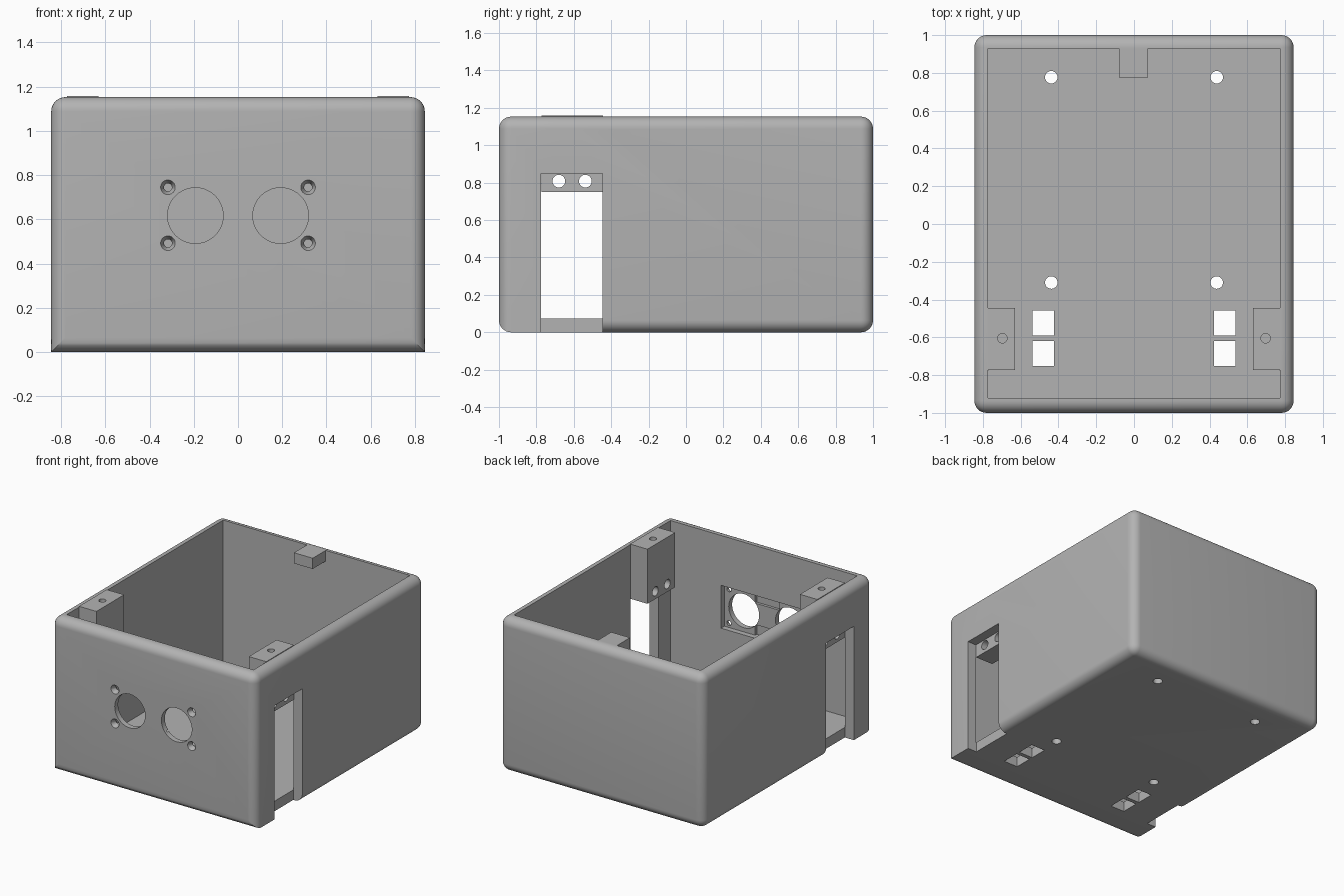
import bpy, bmesh, math
from mathutils import Matrix, Vector

if "Cube" in bpy.data.objects:
    bpy.data.objects.remove(bpy.data.objects["Cube"])

W, L, H, R = 0.845, 1.0, 1.153, 0.065      # half width, half length, height, edge radius
IN_X, FLOOR = 0.772, 0.075                 # inner wall position, floor thickness

grey = bpy.data.materials.new("case_grey")
grey.use_nodes = True
grey.diffuse_color = (0.45, 0.45, 0.45, 1)
grey.node_tree.nodes["Principled BSDF"].inputs["Base Color"].default_value = (0.45, 0.45, 0.45, 1)


def finish(name, bm):
    mesh = bpy.data.meshes.new(name)
    bmesh.ops.recalc_face_normals(bm, faces=bm.faces)
    bm.to_mesh(mesh)
    bm.free()
    ob = bpy.data.objects.new(name, mesh)
    bpy.context.collection.objects.link(ob)
    mesh.materials.append(grey)
    return ob


def box_bm(x, y, z):
    bm = bmesh.new()
    lo, hi = Vector((x[0], y[0], z[0])), Vector((x[1], y[1], z[1]))
    bmesh.ops.create_cube(bm, size=1)
    for v in bm.verts:
        v.co = Vector([hi[i] if v.co[i] > 0 else lo[i] for i in range(3)])
    return bm


def box(name, x, y, z):
    x = sorted(x)
    return finish(name, box_bm(x, y, z))


def rod(name, center, axis, depth, r1, r2=None):
    """Cylinder or cone centred on a point, r1 at the negative end of its axis."""
    bm = bmesh.new()
    bmesh.ops.create_cone(bm, cap_ends=True, segments=40, radius1=r1,
                          radius2=r1 if r2 is None else r2, depth=depth)
    turn = {"X": Matrix.Rotation(math.pi / 2, 4, "Y"),
            "Y": Matrix.Rotation(-math.pi / 2, 4, "X"), "Z": Matrix()}[axis]
    bm.transform(Matrix.Translation(center) @ turn)
    return finish(name, bm)


def cut(ob, cutter):
    cutter.hide_render = True
    mod = ob.modifiers.new("cut", "BOOLEAN")
    mod.operation, mod.solver, mod.object = "DIFFERENCE", "EXACT", cutter
    bpy.context.view_layer.objects.active = ob
    bpy.ops.object.modifier_apply(modifier=mod.name)
    bpy.data.objects.remove(cutter)


# Outer body with rounded edges
bm = box_bm((-W, W), (-L, L), (0, H))
bmesh.ops.bevel(bm, geom=list(bm.edges), offset=R, segments=8, profile=0.5, affect="EDGES")
for y in (-0.6, -0.62):
    bmesh.ops.bisect_plane(bm, geom=bm.verts[:] + bm.edges[:] + bm.faces[:],
                           plane_co=(0, y, 0), plane_no=(0, 1, 0))
# Square off the lower side edges ahead of the side windows
for v in bm.verts:
    if v.co.y < -0.61 and v.co.z < R - 1e-4 and abs(v.co.x) > W - R - 1e-4:
        back = max(0, R - L - v.co.y)
        v.co.x = math.copysign(W - R + math.sqrt(max(0, R * R - back * back)), v.co.x)
case = finish("case_body", bm)

# Open cavity
cut(case, box("cavity", (-IN_X, IN_X), (-0.92, 0.928), (FLOOR, 2)))

# Sensor seat inside the front wall, with deeper notches at its middle
cut(case, box("seat", (-0.355, 0.355), (-0.96, -0.9), (0.46, 0.78)))
for z in (0.50, 0.74):
    cut(case, box("notch", (-0.1, 0.1), (-0.98, -0.9), (z - 0.04, z + 0.04)))

# Small wire hole through both sides
cut(case, rod("wire_hole", (0, -0.365, 1.057), "X", 3, 0.025))

for s in (-1, 1):
    # Sensor openings and countersunk screw holes in the front
    cut(case, rod("eye_hole", (s * 0.193, -0.95, 0.617), "Y", 0.3, 0.126))
    for z in (0.492, 0.745):
        cut(case, rod("screw", (s * 0.317, -0.95, z), "Y", 0.3, 0.018))
        cut(case, rod("sink", (s * 0.317, -0.99, z), "Y", 0.04, 0.038, 0.018))

    # Side window, open at the bottom
    cut(case, box("window", (s * 0.77, s), (-0.775, -0.447), (-0.1, 0.85)))

    # Floor screw holes and square vents
    for y in (0.777, -0.31):
        cut(case, rod("floor_hole", (s * 0.438, y, 0), "Z", 0.4, 0.033))
    for y in (-0.523, -0.685):
        cut(case, box("vent", (s * 0.423, s * 0.538), (y - 0.066, y + 0.066), (-0.1, 0.2)))

    # Hanging mounting post with its screw holes
    post = box("left_post" if s > 0 else "right_post",
               (s * 0.63, s * 0.774), (-0.772, -0.445), (0.75, H + 0.005))
    cut(post, rod("top_hole", (s * 0.697, -0.605, H), "Z", 0.4, 0.025))
    for y in (-0.68, -0.538):
        cut(post, rod("cross_hole", (s * 0.7, y, 0.808), "X", 0.4, 0.034))
        cut(case, rod("blind_hole", (s * 0.76, y, 0.041), "X", 0.2, 0.033))

# Catch tab on the back wall
box("back_tab", (-0.08, 0.075), (0.775, 0.932), (H - 0.08, H))

# Smooth rounded surfaces, keep corners crisp
bpy.ops.object.select_all(action="DESELECT")
for ob in bpy.context.collection.objects:
    if ob.type == "MESH" and grey.name in ob.data.materials:
        ob.select_set(True)
        bpy.context.view_layer.objects.active = ob
bpy.ops.object.shade_smooth_by_angle(angle=math.radians(30))
